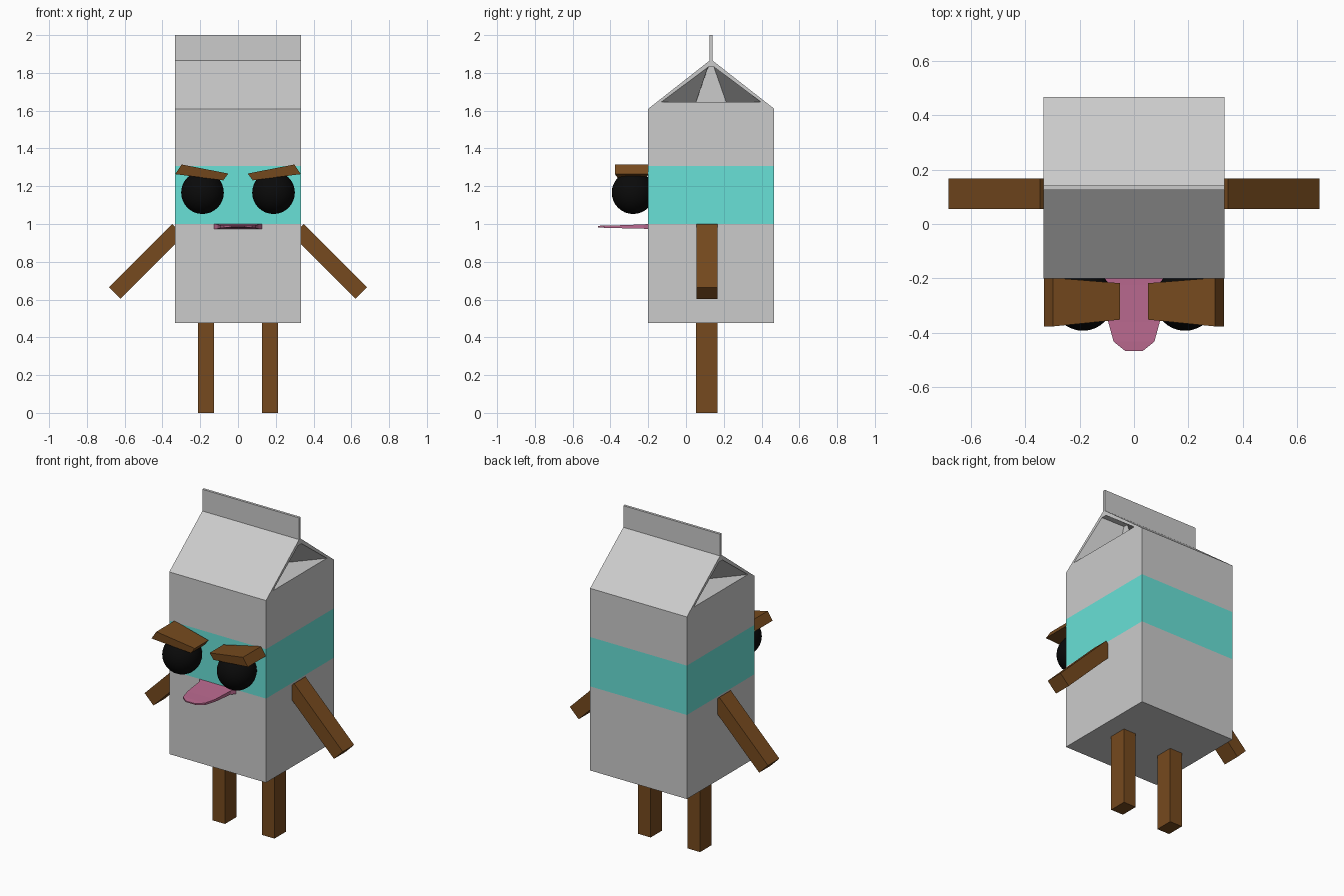
import bpy, bmesh, math
from mathutils import Matrix, Vector

if "Cube" in bpy.data.objects:
    bpy.data.objects.remove(bpy.data.objects["Cube"])


def material(name, rgb):
    m = bpy.data.materials.new(name)
    m.diffuse_color = (*rgb, 1)
    m.use_nodes = True
    m.node_tree.nodes["Principled BSDF"].inputs["Base Color"].default_value = m.diffuse_color
    return m


BROWN = material("brown", (0.18, 0.068, 0.013))
TEAL = material("teal", (0.14, 0.75, 0.68))
PINK = material("pink", (0.5, 0.145, 0.28))
BLACK = material("black", (0.003, 0.003, 0.003))


def finish(name, bm, mats):
    bmesh.ops.recalc_face_normals(bm, faces=bm.faces)
    me = bpy.data.meshes.new(name)
    bm.to_mesh(me)
    bm.free()
    for m in mats:
        me.materials.append(m)
    ob = bpy.data.objects.new(name, me)
    bpy.context.collection.objects.link(ob)
    return ob


def bridge(bm, a, b):
    n = len(a)
    return [bm.faces.new((a[i], a[(i + 1) % n], b[(i + 1) % n], b[i])) for i in range(n)]


def loft(name, rings, mat):
    bm = bmesh.new()
    loops = [[bm.verts.new(p) for p in r] for r in rings]
    for a, b in zip(loops, loops[1:]):
        bridge(bm, a, b)
    bm.faces.new(loops[0])
    bm.faces.new(loops[-1])
    return finish(name, bm, [mat])


def box(name, centre, size, angle=0):
    bm = bmesh.new()
    bmesh.ops.create_cube(bm, size=1, matrix=Matrix.Translation(centre)
                          @ Matrix.Rotation(angle, 4, 'Y') @ Matrix.Diagonal((*size, 1)))
    return finish(name, bm, [BROWN])


# Carton: stacked rings for the walls, colour band, gable roof and top seam
W = 0.333
levels = [(0.477, -0.2, 0.467), (1.0, -0.2, 0.467), (1.307, -0.2, 0.467),
          (1.61, -0.2, 0.467), (1.865, 0.125, 0.141), (2.0, 0.125, 0.141)]
bm = bmesh.new()
loops = [[bm.verts.new(p) for p in ((-W, y0, z), (W, y0, z), (W, y1, z), (-W, y1, z))]
         for z, y0, y1 in levels]
gables = []
for i in range(len(loops) - 1):
    faces = bridge(bm, loops[i], loops[i + 1])
    if i == 1:
        for f in faces:
            f.material_index = 1
    if i == 3:
        gables = [faces[1], faces[3]]
bm.faces.new(loops[0])
bm.faces.new(loops[-1])

# Folded-in gable ends
for f in gables:
    outer = list(f.verts)
    side = math.copysign(1, outer[0].co.x)
    bm.faces.remove(f)
    loop = outer
    for x, low, high in ((W, 0.265, 0.017), (W - 0.16, 0.08, 0.015)):
        inner = []
        for v in outer:
            top = v.co.z > 1.7
            s = math.copysign(1, v.co.y - 0.133)
            inner.append(bm.verts.new((side * x, 0.133 + s * (high if top else low),
                                       1.83 if top else 1.645)))
        bridge(bm, loop, inner)
        loop = inner
    bm.faces.new(loop)
finish("carton", bm, [None, TEAL])

for s, side in ((-1, "left"), (1, "right")):
    # Leg and slanted arm
    box(f"{side}_leg", (s * 0.17, 0.11, 0.2385), (0.086, 0.112, 0.477))
    box(f"{side}_arm", (s * 0.484, 0.112, 0.802), (0.474, 0.112, 0.086), s * math.pi / 4)

    # Eye
    bm = bmesh.new()
    bmesh.ops.create_uvsphere(bm, u_segments=32, v_segments=16, radius=0.113,
                              matrix=Matrix.Translation((s * 0.188, -0.28, 1.166)))
    for f in bm.faces:
        f.smooth = True
    finish(f"{side}_eye", bm, [BLACK])

    # Angry eyebrow, tapering towards the nose
    def brow_end(top, bottom, top_y, bottom_y):
        return [(s * top[0], top_y[0], top[1]), (s * top[0], top_y[1], top[1]),
                (s * bottom[0], bottom_y[1], bottom[1]), (s * bottom[0], bottom_y[0], bottom[1])]
    loft(f"{side}_eyebrow", [
        brow_end((0.051, 1.267), (0.078, 1.231), (-0.352, -0.218), (-0.352, -0.218)),
        brow_end((0.298, 1.315), (0.332, 1.264), (-0.377, -0.198), (-0.377, -0.198))], BROWN)

# Tongue: flat sections narrowing to a blunt tip
sections = [(-0.19, 0.133, 0.973, 1.0), (-0.225, 0.108, 0.975, 0.998), (-0.36, 0.095, 0.978, 0.993),
            (-0.433, 0.075, 0.98, 0.992), (-0.467, 0.033, 0.983, 0.99)]
loft("tongue", [[(-w, y, z0), (w, y, z0), (w, y, z1), (-w, y, z1)]
                for y, w, z0, z1 in sections], PINK)
